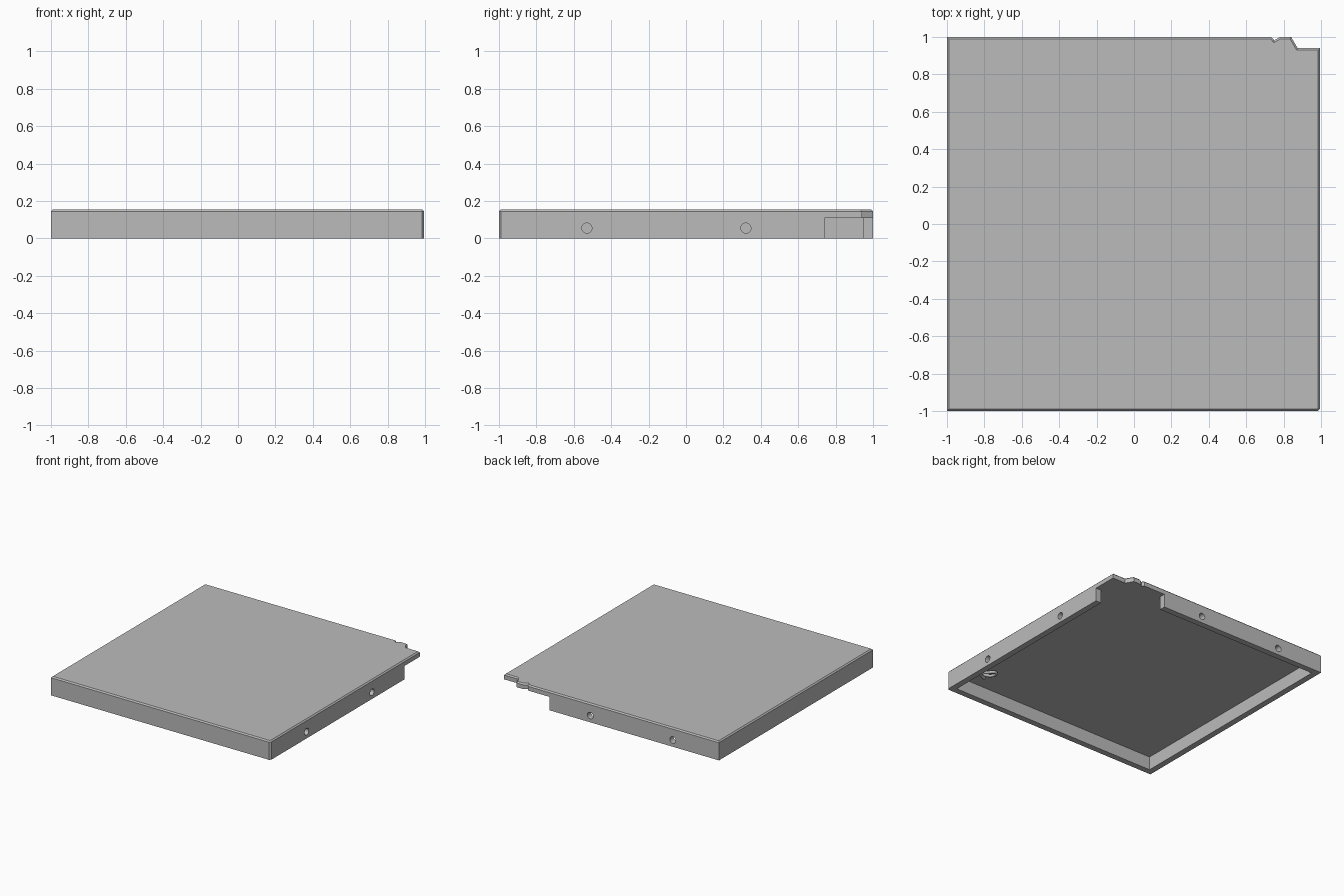
import bpy
import bmesh
from mathutils import Matrix, Vector

cube = bpy.data.objects.get("Cube")
if cube:
    bpy.data.objects.remove(cube, do_unlink=True)

grey = bpy.data.materials.new("plain_grey")
grey.use_nodes = True
COLOUR = (0.5, 0.5, 0.5, 1)
grey.diffuse_color = COLOUR
grey.node_tree.nodes["Principled BSDF"].inputs["Base Color"].default_value = COLOUR

HEIGHT, CEILING, WALL = 0.155, 0.11, 0.05
RIGHT = 0.995


def add_object(name, bm):
    bmesh.ops.recalc_face_normals(bm, faces=bm.faces)
    mesh = bpy.data.meshes.new(name)
    bm.to_mesh(mesh)
    bm.free()
    mesh.materials.append(grey)
    obj = bpy.data.objects.new(name, mesh)
    bpy.context.collection.objects.link(obj)
    return obj


def box(name, low, high):
    bm = bmesh.new()
    low, high = Vector(low), Vector(high)
    bmesh.ops.create_cube(bm, size=1)
    bmesh.ops.scale(bm, vec=high - low, verts=bm.verts)
    bmesh.ops.translate(bm, vec=(low + high) / 2, verts=bm.verts)
    return add_object(name, bm)


def drill(name, centre, axis):
    bm = bmesh.new()
    turn = Matrix.Rotation(1.5707963, 4, axis)
    bmesh.ops.create_cone(bm, cap_ends=True, segments=32, radius1=0.027,
                          radius2=0.027, depth=0.2,
                          matrix=Matrix.Translation(centre) @ turn)
    return add_object(name, bm)


def cut(target, cutter):
    mod = target.modifiers.new("cut", 'BOOLEAN')
    mod.operation = 'DIFFERENCE'
    mod.solver = 'EXACT'
    mod.object = cutter
    cutter.hide_render = True
    bpy.context.view_layer.objects.active = target
    bpy.ops.object.modifier_apply(modifier=mod.name)
    bpy.data.objects.remove(cutter, do_unlink=True)


# Cover block: notched outline, chamfered front corner and top rim
outline = [(-1, -1), (RIGHT - 0.012, -1), (RIGHT, -0.988), (RIGHT, 0.94),
           (0.875, 0.94), (0.84, 1), (0.78, 1), (0.75, 0.982), (0.735, 1), (-1, 1)]
bm = bmesh.new()
base = bm.faces.new([bm.verts.new((x, y, 0)) for x, y in outline])
extruded = bmesh.ops.extrude_face_region(bm, geom=[base])["geom"]
top_verts = [v for v in extruded if isinstance(v, bmesh.types.BMVert)]
bmesh.ops.translate(bm, vec=(0, 0, HEIGHT), verts=top_verts)
if not base.is_valid or len(bm.faces) < len(outline) + 2:
    bm.faces.new([v for v in bm.verts if v.co.z == 0])
bmesh.ops.recalc_face_normals(bm, faces=bm.faces)
rim = [e for e in bm.edges if all(v.co.z > CEILING for v in e.verts)]
bmesh.ops.bevel(bm, geom=rim, offset=0.01, segments=1, affect='EDGES')
cover = add_object("tray_cover", bm)

# Hollow underside and the open back corner
cut(cover, box("pocket", (-1 + WALL, -1 + WALL, -0.1),
               (RIGHT - WALL, 1 - WALL, CEILING)))
cut(cover, box("corner_opening", (0.54, 0.74, -0.1), (1.2, 1.2, CEILING)))

# Screw holes through the side wall and the back wall
for y in (-0.53, 0.32):
    cut(cover, drill("side_hole", (RIGHT, y, 0.055), 'Y'))
for x in (-0.58, 0.17):
    cut(cover, drill("back_hole", (x, 1, 0.055), 'X'))

# Small bent clip under the top plate
curve = bpy.data.curves.new("cable_clip", 'CURVE')
curve.dimensions = '3D'
curve.bevel_depth = 0.012
curve.bevel_resolution = 2
curve.resolution_u = 6
curve.use_fill_caps = True
path = [(0.90, -0.80), (0.83, -0.79), (0.76, -0.74), (0.78, -0.69),
        (0.83, -0.72), (0.86, -0.76), (0.80, -0.80)]
spline = curve.splines.new('BEZIER')
spline.bezier_points.add(len(path) - 1)
for i, (point, (x, y)) in enumerate(zip(spline.bezier_points, path)):
    point.co = (x, y, 0.1 - 0.004 * i)
    point.handle_left_type = point.handle_right_type = 'AUTO'
curve.materials.append(grey)
clip = bpy.data.objects.new("cable_clip", curve)
bpy.context.collection.objects.link(clip)

# Flat faces with smooth hole walls
bpy.ops.object.select_all(action='DESELECT')
cover.select_set(True)
bpy.context.view_layer.objects.active = cover
bpy.ops.object.shade_smooth_by_angle(angle=0.4)
